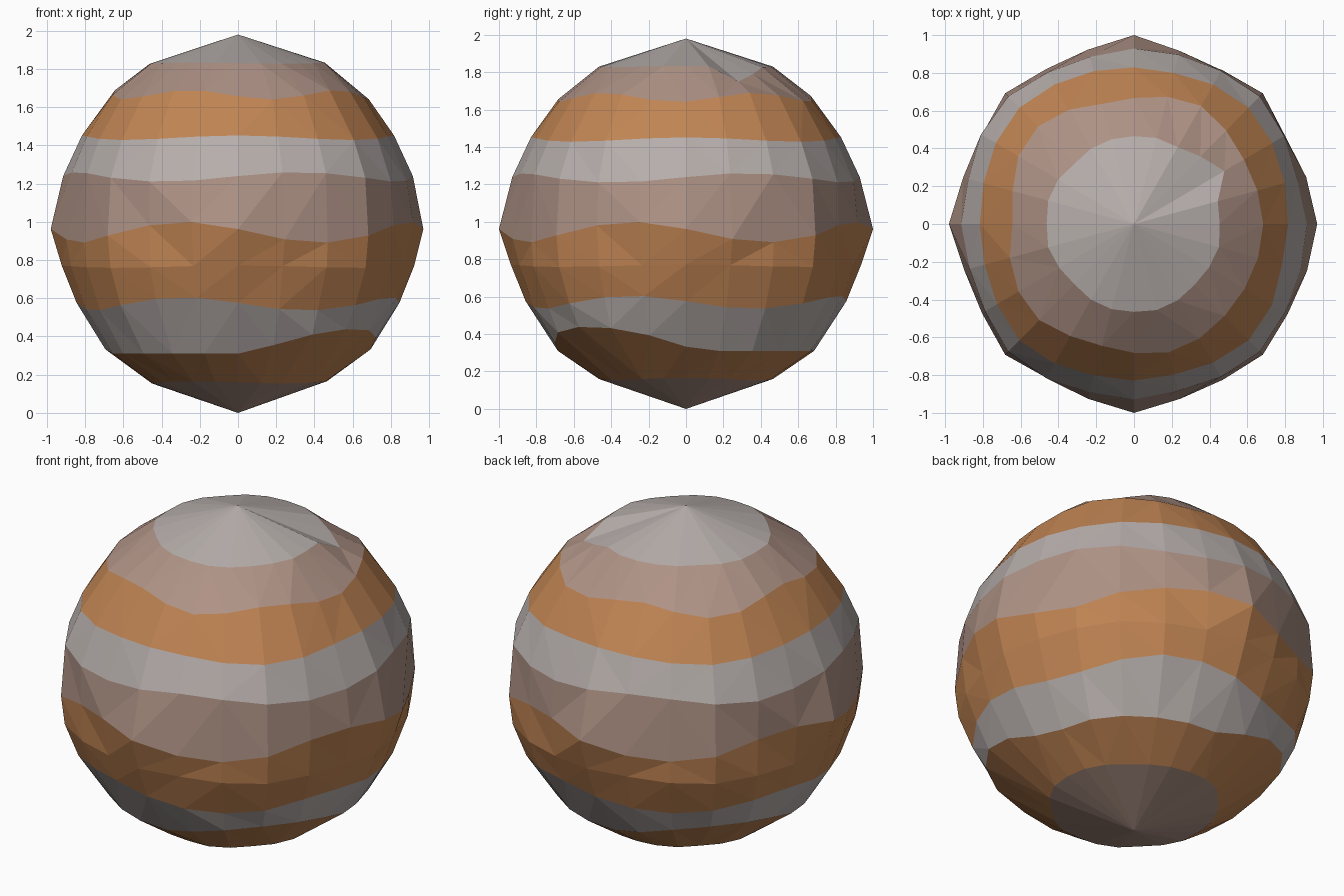
import bpy, bmesh, math, random

if "Cube" in bpy.data.objects:
    bpy.data.objects.remove(bpy.data.objects["Cube"])

random.seed(4)
SEG = 24


def material(name, rgb):
    m = bpy.data.materials.new(name)
    m.diffuse_color = (*rgb, 1)
    m.use_nodes = True
    m.node_tree.nodes["Principled BSDF"].inputs["Base Color"].default_value = m.diffuse_color
    return m


mats = [material("pale grey", (0.468, 0.423, 0.407)),
        material("dusty mauve", (0.423, 0.287, 0.235)),
        material("burnt orange", (0.527, 0.231, 0.087))]
GREY, MAUVE, ORANGE = range(3)

# Rings from the top down: height, radius towards the sides, radius towards the
# diagonals, dent between them, wobble size, waves, phase, colour of the band above
rings = [
    (1.83, 0.465, 0.455, 1.02, 0.003, 3, 0, GREY),
    (1.665, 0.675, 0.71, 1.00, 0.025, 5, 40, MAUVE),
    (1.44, 0.835, 0.865, 0.99, 0.012, 4, 0, ORANGE),
    (1.235, 0.93, 0.955, 0.985, 0.025, 4, -20, GREY),
    (0.945, 0.99, 0.98, 0.965, 0.055, 4, 18, MAUVE),
    (0.765, 0.935, 0.96, 0.98, 0.006, 4, 0, ORANGE),
    (0.57, 0.855, 0.885, 0.99, 0.035, 4, 20, ORANGE),
    (0.31, 0.685, 0.71, 1.00, 0.13, 2, 40, GREY),
    (0.16, 0.465, 0.455, 1.02, 0.006, 3, 0, ORANGE),
]

bm = bmesh.new()
loops = []
for k, (z, side, diag, dent, amp, waves, phase, _) in enumerate(rings):
    loop = []
    for i in range(SEG):
        a = math.tau * i / SEG
        s = (1 - math.cos(4 * a)) / 2          # 0 at the sides, 1 at the diagonals
        r = side + (diag - side) * s
        if i % 3:
            r *= dent * random.uniform(0.99, 1.01)
        wave = math.cos(waves * (a + math.radians(phase)))
        dz = amp * (max(0, wave) if waves == 2 else wave)
        if k == 0 and i in (2, 3):             # tongue of the top cap
            dz = -0.08 if i == 2 else -0.04
        # slide along the globe so that the wobble keeps the outline round
        h0, h1 = z - 0.99, z + dz - 0.99
        r *= math.sqrt((0.98 - h1 * h1) / (0.98 - h0 * h0))
        loop.append(bm.verts.new((0.985 * r * math.cos(a), r * math.sin(a), z + dz)))
    loops.append(loop)

# Square up the widest ring so that it meets the side points exactly
for i, p in ((0, (0.97, 0)), (6, (0, 1)), (12, (-0.98, 0)), (18, (0, -1))):
    loops[4][i].co.xy = p
top = bm.verts.new((0, 0, 1.98))
bottom = bm.verts.new((0, 0, 0))

# Banded skin
for i in range(SEG):
    j = (i + 1) % SEG
    bm.faces.new((top, loops[0][i], loops[0][j])).material_index = GREY
    for k in range(1, len(rings)):
        f = bm.faces.new((loops[k - 1][i], loops[k][i], loops[k][j], loops[k - 1][j]))
        f.material_index = rings[k][-1]
    bm.faces.new((bottom, loops[-1][j], loops[-1][i])).material_index = MAUVE
bmesh.ops.triangulate(bm, faces=bm.faces[:])
bmesh.ops.recalc_face_normals(bm, faces=bm.faces[:])

mesh = bpy.data.meshes.new("banded_globe")
bm.to_mesh(mesh)
bm.free()
for m in mats:
    mesh.materials.append(m)
globe = bpy.data.objects.new("banded_globe", mesh)
bpy.context.collection.objects.link(globe)
